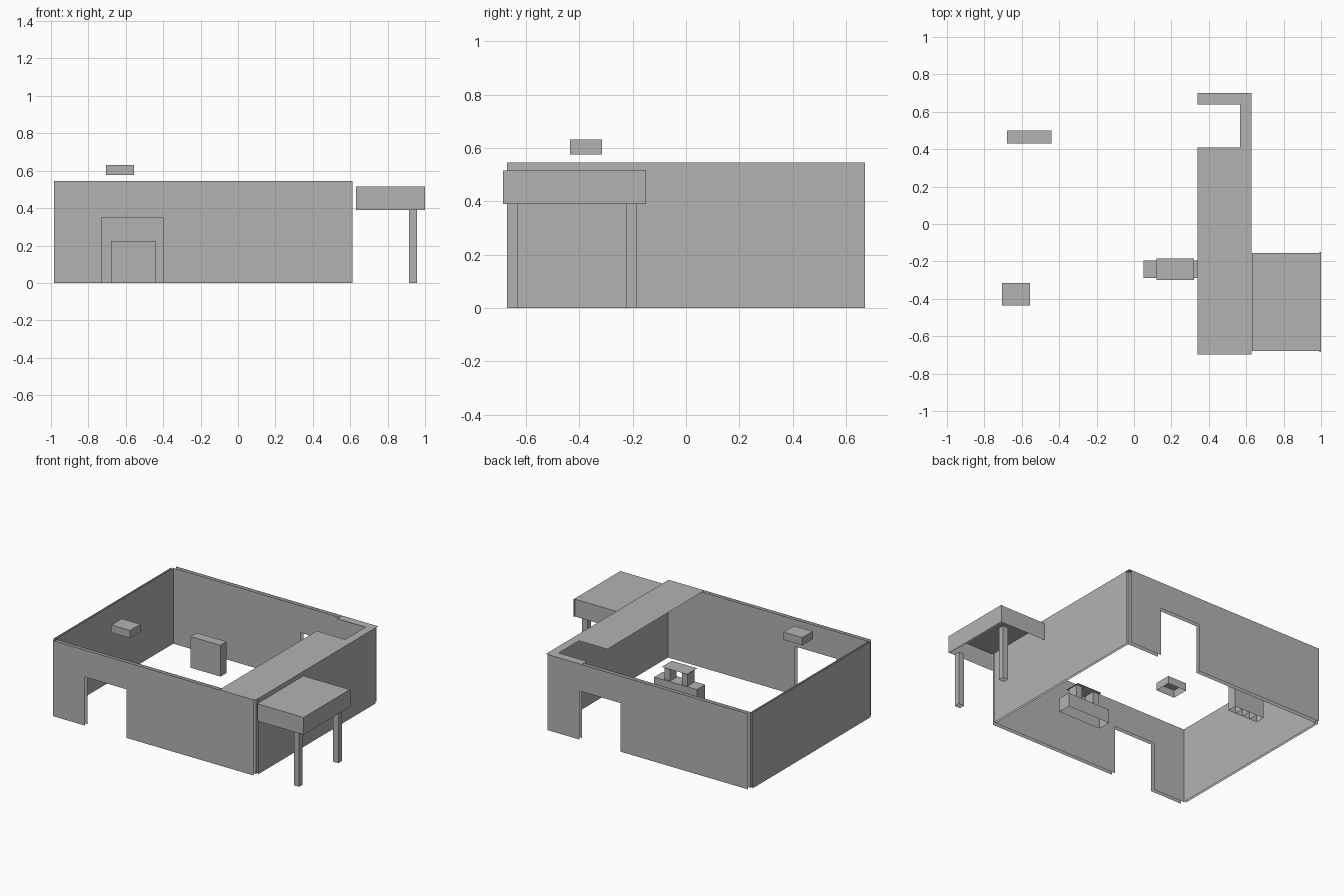
import bpy
import bmesh

cube = bpy.data.objects.get("Cube")
if cube:
    bpy.data.objects.remove(cube, do_unlink=True)

GREY = (0.45, 0.45, 0.45, 1.0)
grey = bpy.data.materials.new("plain_grey")
grey.use_nodes = True
grey.diffuse_color = GREY
grey.node_tree.nodes["Principled BSDF"].inputs["Base Color"].default_value = GREY

WALL_TOP = 0.545
DOOR_TOP = 0.35


def finish(name, bm):
    mesh = bpy.data.meshes.new(name)
    bm.to_mesh(mesh)
    bm.free()
    mesh.materials.append(grey)
    obj = bpy.data.objects.new(name, mesh)
    bpy.context.collection.objects.link(obj)
    return obj


def box(name, x, y, z, open_sides=("bottom",)):
    """Box between pairs of limits, with the named sides left open."""
    bm = bmesh.new()
    bmesh.ops.create_cube(bm, size=1)
    for v in bm.verts:
        v.co = [lim[int(c > 0)] for c, lim in zip(v.co, (x, y, z))]
    bm.normal_update()
    rules = {"bottom": lambda n: n.z < -0.5, "top": lambda n: n.z > 0.5,
             "inner": lambda n: n.x < -0.5}
    gone = [f for f in bm.faces if any(rules[s](f.normal) for s in open_sides)]
    bmesh.ops.delete(bm, geom=gone, context="FACES")
    return finish(name, bm)


def sheets(name, outlines, facing):
    """Flat sheets; each normal is turned towards its facing direction."""
    bm = bmesh.new()
    for outline, direction in zip(outlines, facing):
        face = bm.faces.new([bm.verts.new(p) for p in outline])
        face.normal_update()
        if sum(a * b for a, b in zip(face.normal, direction)) < 0:
            face.normal_flip()
    return finish(name, bm)


def long_wall(name, outer, inner, door):
    """Two parallel sheets with a doorway cut up from the floor."""
    a, b = -0.985, 0.612
    d, e = door
    profile = [(a, 0), (d, 0), (d, DOOR_TOP), (e, DOOR_TOP), (e, 0),
               (b, 0), (b, WALL_TOP), (a, WALL_TOP)]
    out = 1 if outer > inner else -1
    sheets(name, [[(x, y, z) for x, z in profile] for y in (outer, inner)],
           [(0, out, 0), (0, -out, 0)])


def side_wall(name, outer, inner):
    profile = [(-0.67, 0), (0.67, 0), (0.67, WALL_TOP), (-0.67, WALL_TOP)]
    out = 1 if outer > inner else -1
    sheets(name, [[(x, y, z) for y, z in profile] for x in (outer, inner)],
           [(out, 0, 0), (-out, 0, 0)])


# Walls
long_wall("front_wall", -0.698, -0.67, (-0.73, -0.40))
long_wall("back_wall", 0.70, 0.67, (0.03, 0.36))
side_wall("left_side_wall", -1.0, -0.985)
side_wall("right_side_wall", 0.627, 0.612)

# Flat roof strip with a notch
roof = [(0.34, -0.698), (0.627, -0.698), (0.627, 0.70), (0.34, 0.70),
        (0.34, 0.64), (0.567, 0.64), (0.567, 0.41), (0.34, 0.41)]
sheets("roof_strip", [[(x, y, WALL_TOP) for x, y in roof]], [(0, 0, 1)])

# Porch canopy on two legs
box("porch_canopy", (0.63, 0.992), (-0.68, -0.155), (0.39, 0.515),
    ("bottom", "inner"))
box("porch_fascia", (0.992, 1.0), (-0.685, -0.15), (0.39, 0.515))
for name, y in (("front_leg", -0.67), ("back_leg", -0.225)):
    box("porch_" + name, (0.915, 0.957), (y, y + 0.04), (0, 0.39),
        ("top", "bottom"))

# Row of lockers
for i in range(4):
    x = -0.68 + 0.06 * i
    box("locker_%d" % (i + 1), (x, x + 0.06), (0.43, 0.50), (0, 0.225))

# Counter with a raised shelf
box("counter", (0.05, 0.39), (-0.29, -0.195), (0, 0.10))
for name, x in (("left", 0.27), ("right", 0.13)):
    box("shelf_support_" + name, (x, x + 0.045), (-0.28, -0.205), (0.10, 0.193),
        ("top", "bottom"))
shelf = [(0.12, -0.30), (0.322, -0.30), (0.322, -0.185), (0.12, -0.185)]
sheets("counter_shelf", [[(x, y, 0.195) for x, y in shelf]], [(0, 0, 1)])

# Raised unit near the front
box("ceiling_unit", (-0.706, -0.556), (-0.435, -0.315), (0.576, 0.631))
